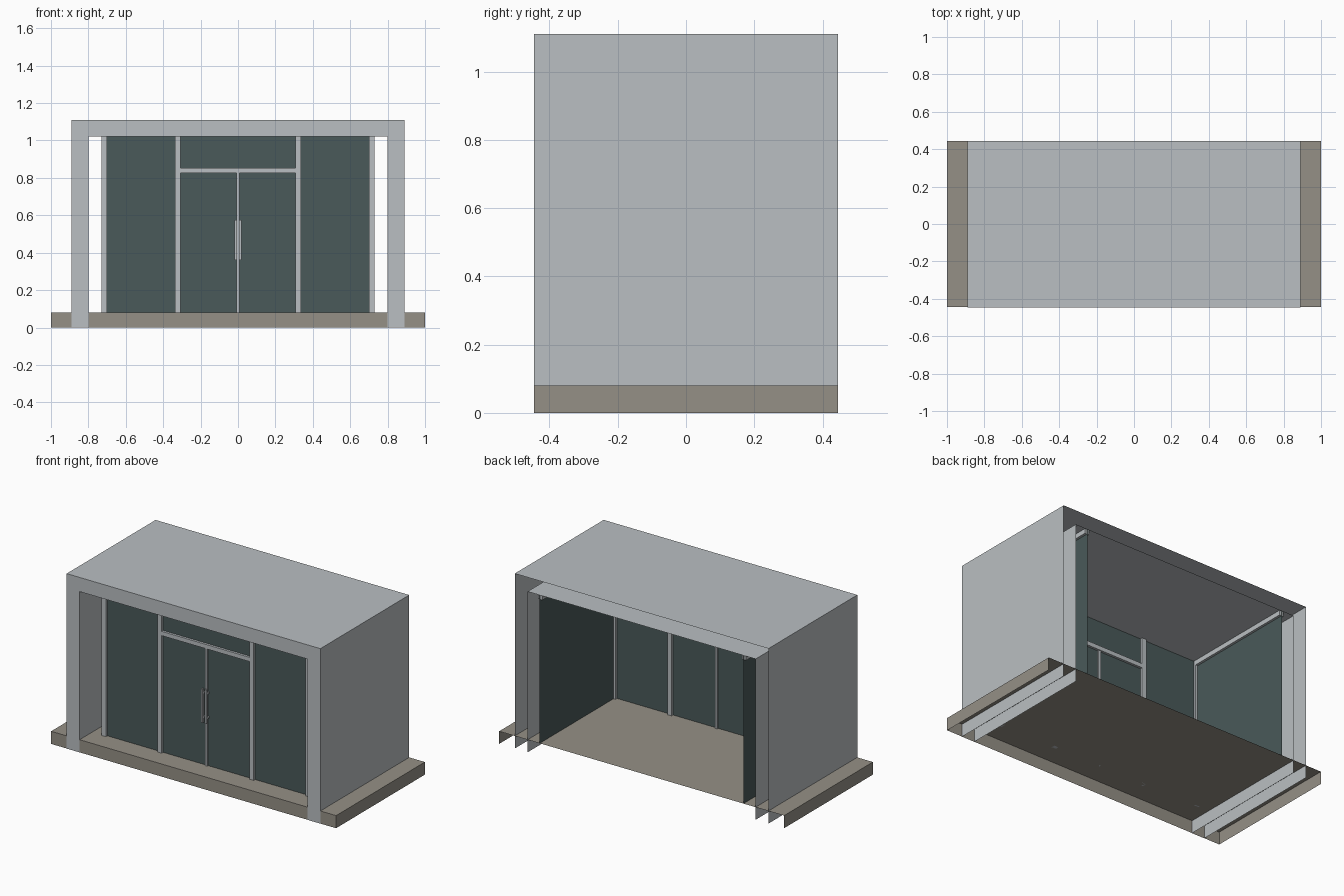
import bpy, bmesh

cube = bpy.data.objects.get("Cube")
if cube:
    bpy.data.objects.remove(cube, do_unlink=True)


def material(name, rgb):
    m = bpy.data.materials.new(name)
    m.use_nodes = True
    color = (*rgb, 1.0)
    m.diffuse_color = color
    m.node_tree.nodes["Principled BSDF"].inputs["Base Color"].default_value = color
    return m


METAL = material("light grey metal", (0.49, 0.52, 0.54))
STONE = material("warm grey stone", (0.30, 0.28, 0.24))
GLASS = material("dark green glass", (0.068, 0.10, 0.10))


def finish(name, bm, mat):
    mesh = bpy.data.meshes.new(name)
    bm.to_mesh(mesh)
    bm.free()
    mesh.materials.append(mat)
    obj = bpy.data.objects.new(name, mesh)
    bpy.context.collection.objects.link(obj)
    return obj


def box(name, x, y, z, mat, open_sides=()):
    """Box from (min, max) ranges; open_sides lists outward (axis, sign) faces to leave out."""
    bm = bmesh.new()
    bmesh.ops.create_cube(bm, size=1)
    bm.normal_update()
    gone = [f for f in bm.faces if any(f.normal[a] * s > 0.9 for a, s in open_sides)]
    bmesh.ops.delete(bm, geom=gone, context='FACES')
    for v in bm.verts:
        v.co = [r[0] if c < 0 else r[1] for c, r in zip(v.co, (x, y, z))]
    return finish(name, bm, mat)


def pane(name, corners, mat):
    bm = bmesh.new()
    bm.faces.new([bm.verts.new(c) for c in corners])
    return finish(name, bm, mat)


DEPTH = 0.445
FLOOR, CEILING = 0.08, 1.02
GLASS_Y, SIDE_X, BAR = -0.31, 0.715, 0.015

# Base slab: hollow underneath and at the back
box("base_slab", (-1, 1), (-DEPTH, DEPTH), (0, FLOOR), STONE, [(2, -1), (1, 1)])

# Portal shell: outer and inner skins joined by the front face, open at the back
bm = bmesh.new()


def skin(half, top):
    path = [(-half, 0), (-half, top), (half, top), (half, 0)]
    return [[bm.verts.new((x, y, z)) for x, z in path] for y in (-DEPTH - 0.001, DEPTH)]


outer_front, outer_back = skin(0.89, 1.11)
inner_front, inner_back = skin(0.80, CEILING)
for i in range(3):
    for a, b in ((outer_front, outer_back), (inner_back, inner_front), (inner_front, outer_front)):
        bm.faces.new((a[i], b[i], b[i + 1], a[i + 1]))
finish("portal_shell", bm, METAL)

# Front glazing
pane("front_glass", [(-SIDE_X, GLASS_Y, FLOOR), (SIDE_X, GLASS_Y, FLOOR),
                     (SIDE_X, GLASS_Y, CEILING), (-SIDE_X, GLASS_Y, CEILING)], GLASS)

bar_y = (GLASS_Y - BAR, GLASS_Y + BAR)
for side, s in (("left", 1), ("right", -1)):
    # Side glazing with a top rail
    x = s * SIDE_X
    loop = [(x, GLASS_Y, FLOOR), (x, DEPTH, FLOOR), (x, DEPTH, CEILING), (x, GLASS_Y, CEILING)]
    pane(side + "_side_glass", loop[::s], GLASS)
    box(side + "_top_rail", (x - BAR, x + BAR), (GLASS_Y, DEPTH - 0.005),
        (CEILING - 0.03, CEILING), METAL)
    # Upright frame bars
    for part, c in (("corner_post", SIDE_X), ("door_post", 0.323)):
        box(f"{side}_{part}", (s * c - BAR, s * c + BAR), bar_y, (FLOOR, CEILING), METAL)
    # Door handle with two standoffs
    h = s * 0.0125
    box(side + "_door_handle", (h - 0.006, h + 0.006), (GLASS_Y - 0.035, GLASS_Y - 0.022),
        (0.36, 0.575), METAL)
    for end, z in (("lower", 0.39), ("upper", 0.545)):
        box(f"{side}_{end}_handle_mount", (h - 0.004, h + 0.004),
            (GLASS_Y - 0.024, GLASS_Y), (z - 0.005, z + 0.005), METAL)

# Door head and meeting stile
box("door_head", (-0.31, 0.31), bar_y, (0.826, 0.853), METAL)
box("door_meeting_stile", (-0.008, 0.008), (GLASS_Y - 0.01, GLASS_Y + 0.01), (FLOOR, 0.83), METAL)
